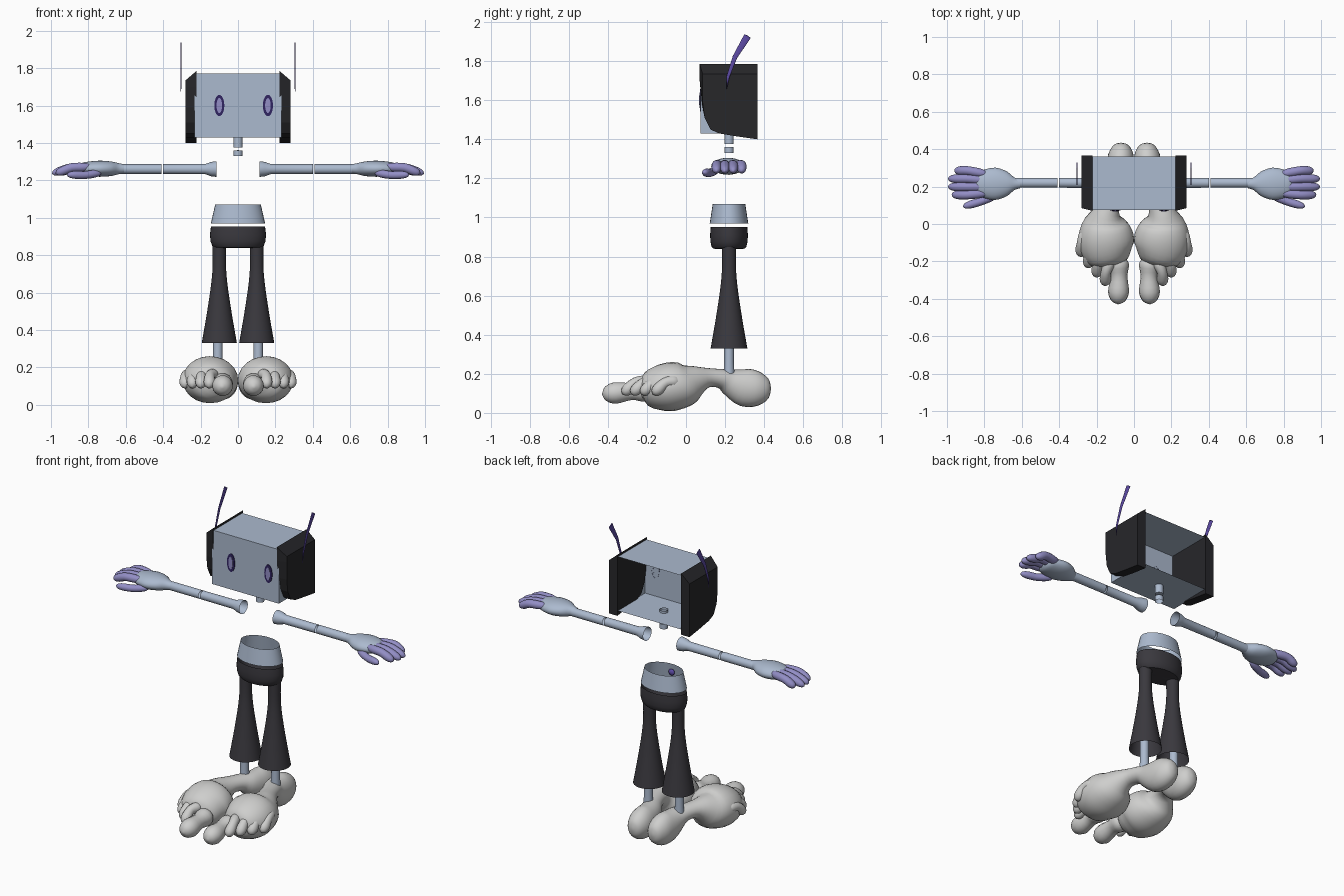
import bpy, bmesh, math
from mathutils import Vector

cube = bpy.data.objects.get("Cube")
if cube:
    bpy.data.objects.remove(cube, do_unlink=True)


def material(name, rgb):
    m = bpy.data.materials.new(name)
    m.use_nodes = True
    m.diffuse_color = (*rgb, 1)
    m.node_tree.nodes["Principled BSDF"].inputs["Base Color"].default_value = (*rgb, 1)
    return m


BLUE = material("pale blue grey", (0.41, 0.49, 0.62))
TROUSER = material("charcoal", (0.042, 0.04, 0.048))
BLACK = material("near black", (0.02, 0.02, 0.023))
LILAC = material("lilac", (0.29, 0.27, 0.56))
PURPLE = material("purple", (0.11, 0.07, 0.38))
INK = material("dark purple", (0.03, 0.018, 0.12))
GREY = material("light grey", (0.62, 0.62, 0.61))

Z, Y = Vector((0, 0, 1)), Vector((0, 1, 0))
CY = 0.22  # depth of the body axis


def finish(bm, name, mat, smooth=True):
    bmesh.ops.recalc_face_normals(bm, faces=bm.faces)
    me = bpy.data.meshes.new(name)
    bm.to_mesh(me)
    bm.free()
    me.materials.append(mat)
    ob = bpy.data.objects.new(name, me)
    bpy.context.collection.objects.link(ob)
    if smooth:
        bpy.ops.object.select_all(action='DESELECT')
        ob.select_set(True)
        bpy.context.view_layer.objects.active = ob
        bpy.ops.object.shade_smooth_by_angle(angle=math.radians(40))
    return ob


def refine(st, n):
    """Catmull-Rom through stations of (x, y, z, width, height)."""
    out = []
    for i in range(len(st) - 1):
        a, b, c, d = st[max(i - 1, 0)], st[i], st[i + 1], st[min(i + 2, len(st) - 1)]
        for k in range(n):
            t = k / n
            out.append([0.5 * (2 * q + (r - p) * t + (2 * p - 5 * q + 4 * r - s) * t * t
                               + (3 * q - p - 3 * r + s) * t ** 3)
                        for p, q, r, s in zip(a, b, c, d)])
    return out + [list(st[-1])]


def loft(name, stations, mat, side=1, up=Z, n=1, seg=24):
    """Elliptical rings along a path; a zero radius closes an end."""
    st = refine(stations, n)
    pts = [Vector((s[0] * side, s[1], s[2])) for s in st]
    bm, rings = bmesh.new(), []
    for i, s in enumerate(st):
        a, b = pts[max(i - 1, 0)], pts[min(i + 1, len(pts) - 1)]
        t = (b - a).normalized()
        u = t.cross(up).normalized()
        v = u.cross(t)
        w, h = max(s[3], 0), max(s[4], 0)
        if w < 1e-5:
            rings.append([bm.verts.new(pts[i])])
            continue
        angles = [2 * math.pi * k / seg for k in range(seg)]
        rings.append([bm.verts.new(pts[i] + u * w * math.cos(q) + v * h * math.sin(q)) for q in angles])
    for r, q in zip(rings, rings[1:]):
        for k in range(seg):
            j = (k + 1) % seg
            loop = [r[k % len(r)], r[j % len(r)], q[j % len(q)], q[k % len(q)]]
            loop = list(dict.fromkeys(loop))
            if len(loop) > 2:
                bm.faces.new(loop)
    return finish(bm, name, mat)


def upright(name, x, profile, mat, side=1, squash=1.0, n=1):
    """Vertical tube from (z, radius) pairs."""
    return loft(name, [(x, CY, z, r, r * squash) for z, r in profile], mat, side, Y, n, 32)


def digit(name, a, b, c, r, mat, side, waist=1.0):
    """Round-ended finger or toe through three points."""
    a, b, c = Vector(a), Vector(b), Vector(c)
    path = [(a, 0), (a.lerp(b, .12), .65), (a.lerp(b, .45), 1), (b, waist),
            (b.lerp(c, .55), 1), (b.lerp(c, .88), .65), (c, 0)]
    loft(name, [(*p, r * f, r * f) for p, f in path], mat, side, Z, 3, 14)


# Head: box shell open at the back
bm = bmesh.new()
bmesh.ops.create_cube(bm, size=1)
for v in bm.verts:
    v.co = Vector((v.co.x * 0.464, v.co.y * 0.285 + 0.2175, v.co.z * 0.34 + 1.6))
bmesh.ops.delete(bm, geom=[f for f in bm.faces if f.calc_center_median().y > 0.35], context='FACES_ONLY')
finish(bm, "head_shell", BLUE, False)

# Eyes: dark rim plate with a lilac plate on top
for label, x in (("right", -0.10), ("left", 0.16)):
    for part, w, h, y, mat in (("eye_rim", .027, .057, .071, INK), ("eye", .015, .04, .068, LILAC)):
        loft(f"{label}_{part}", [(x, .076, 1.6, w, h), (x, y, 1.6, w, h), (x, y - .0005, 1.6, 0, 0)], mat)

# Neck segments
upright("upper_neck", 0, [(1.375, 0), (1.376, .024), (1.445, .024)], BLUE)
upright("lower_neck", 0, [(1.33, .024), (1.36, .024), (1.361, 0)], BLUE)

# Waist, button and hips
upright("waist", 0, [(.97, .145), (1.07, .122)], BLUE, squash=.68)
loft("belly_button", [(0, CY - .077 - d, 1.02, r, r) for d, r in
     ((-.012, 0), (-.008, .014), (0, .02), (.008, .014), (.012, 0))], PURPLE, n=2)
upright("hips", 0, [(.838, 0), (.84, .125), (.85, .138), (.875, .147), (.91, .15), (.952, .145)],
        TROUSER, squash=.645)

PANEL = [(.365, 1.4), (.365, 1.785), (.07, 1.785), (.07, 1.7), (.08, 1.59),
         (.095, 1.51), (.125, 1.45), (.17, 1.43), (.26, 1.415)]
FOOT = [(.07, .435, .125, 0, 0), (.07, .422, .125, .04, .05), (.07, .37, .125, .068, .088),
        (.075, .3, .13, .072, .097), (.085, .23, .155, .065, .072), (.105, .18, .175, .055, .05),
        (.13, .11, .18, .056, .05), (.15, .05, .165, .08, .08), (.155, 0, .145, .125, .11),
        (.15, -.07, .135, .148, .125), (.14, -.14, .125, .14, .115), (.12, -.2, .11, .095, .08),
        (.115, -.235, .105, 0, 0)]

for label, s in (("left", 1), ("right", -1)):
    # Side panel with a bevelled outer face
    bm = bmesh.new()
    inner = [bm.verts.new((s * .222, y, z)) for y, z in PANEL]
    outer = [bm.verts.new((s * .28, max(y, .085), min(z, 1.735))) for y, z in PANEL]
    bm.faces.new(inner)
    bm.faces.new(outer)
    for i in range(len(PANEL)):
        j = (i + 1) % len(PANEL)
        bm.faces.new((inner[i], inner[j], outer[j], outer[i]))
    finish(bm, f"{label}_side_panel", BLACK, False)

    # Antenna blade
    loft(f"{label}_antenna", [(.305, .207, 1.65, 0, 0), (.305, .215, 1.72, .003, .008),
         (.305, .25, 1.82, .003, .012), (.305, .315, 1.928, .003, .019), (.305, .316, 1.93, 0, 0)], PURPLE, s)

    # Arm with flared shoulder, then forearm and palm
    loft(f"{label}_upper_arm", [(x, CY, 1.26, r, r) for x, r in
         ((.115, .042), (.145, .038), (.175, .027), (.4, .026))], BLUE, s)
    loft(f"{label}_forearm", [(x, CY, 1.26, .026, .026) for x in (.41, .65)], BLUE, s)
    loft(f"{label}_palm", [(x, .215, 1.262, w, h) for x, w, h in
         ((.61, .024, .024), (.64, .034, .03), (.68, .066, .039), (.74, .086, .043),
          (.8, .076, .038), (.84, .055, .028), (.86, 0, 0))], BLUE, s, n=3)

    # Fingers and thumb
    for i, tip in enumerate((.96, .995, .995, .975)):
        y = .285 - i * .043
        digit(f"{label}_finger_{i + 1}", (.78, .265 - i * .033, 1.272), (.89, y, 1.268),
              (tip, y, 1.236), .024, LILAC, s)
    digit(f"{label}_thumb", (.73, .155, 1.24), (.82, .12, 1.228), (.915, .092, 1.23), .021, LILAC, s)

    # Flared trouser leg and shin
    upright(f"{label}_trouser_leg", .1, [(.86, .037), (.74, .036), (.65, .043), (.55, .057),
            (.45, .073), (.33, .094)], TROUSER, s, n=3)
    upright(f"{label}_shin", .108, [(.18, .029), (.26, .025), (.4, .025)], BLUE, s)

    # Foot and toes
    loft(f"{label}_foot", FOOT, GREY, s, n=3)
    digit(f"{label}_big_toe", (.085, -.17, .115), (.08, -.28, .11), (.085, -.43, .095), .056, GREY, s, .8)
    for i, (x, y) in enumerate(((.155, -.325), (.2, -.28), (.245, -.23), (.285, -.17))):
        digit(f"{label}_toe_{i + 2}", (x - .03, y + .14, .165), (x - .005, y + .065, .155),
              (x, y, .095), .031, GREY, s, .85)
